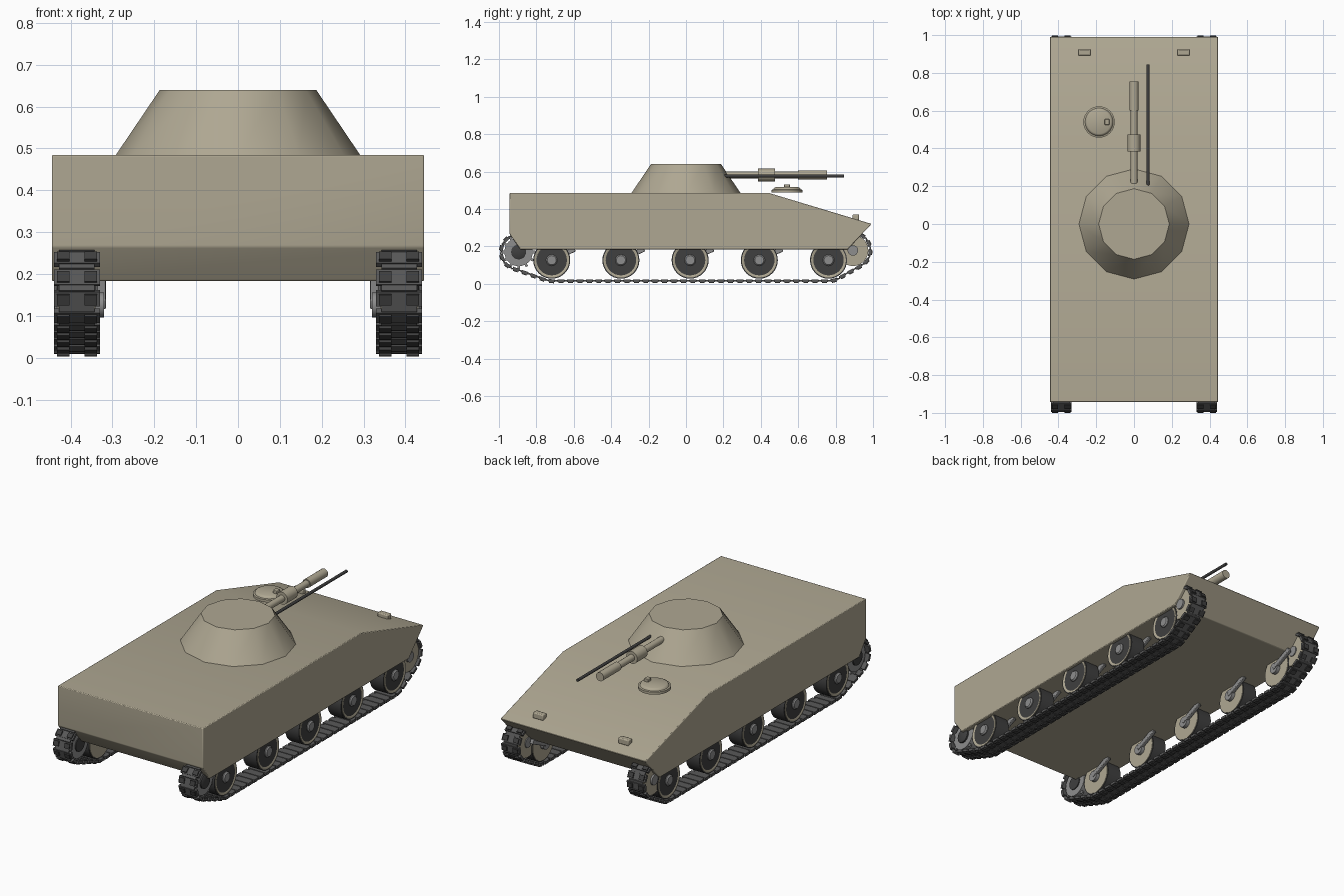
import bpy, bmesh
from math import pi, cos, sin, atan2
from mathutils import Matrix, Vector
from mathutils.geometry import convex_hull_2d

if "Cube" in bpy.data.objects:
    bpy.data.objects.remove(bpy.data.objects["Cube"])


def material(name, c):
    m = bpy.data.materials.new(name)
    m.diffuse_color = (*c, 1)
    m.use_nodes = True
    m.node_tree.nodes["Principled BSDF"].inputs["Base Color"].default_value = m.diffuse_color
    return m


TAN = material("tan_paint", (0.43, 0.39, 0.29))
GREY = material("bare_metal", (0.27, 0.27, 0.27))
DARK = material("dark_rubber", (0.05, 0.05, 0.05))
STEEL = material("track_steel", (0.10, 0.10, 0.10))
ALONG_X = Matrix.Rotation(pi / 2, 4, 'Y')
ALONG_Y = Matrix.Rotation(-pi / 2, 4, 'X')


def finish(name, bm, mat, mirror=False, bevel=0):
    bmesh.ops.recalc_face_normals(bm, faces=bm.faces)
    me = bpy.data.meshes.new(name)
    bm.to_mesh(me)
    bm.free()
    me.materials.append(mat)
    ob = bpy.data.objects.new(name, me)
    bpy.context.collection.objects.link(ob)
    if bevel:
        b = ob.modifiers.new("bevel", 'BEVEL')
        b.width, b.segments = bevel, 2
    if mirror:
        ob.modifiers.new("mirror", 'MIRROR')
    return ob


def lathe(bm, profile, centre, axis=Matrix(), seg=24):
    """Revolve (position, radius) pairs about an axis, with capped ends."""
    m = Matrix.Translation(centre) @ axis
    rings = [[bm.verts.new(m @ Vector((r * cos(2 * pi * k / seg), r * sin(2 * pi * k / seg), p)))
              for k in range(seg)] for p, r in profile]
    for a, b in zip(rings, rings[1:]):
        for k in range(seg):
            j = (k + 1) % seg
            bm.faces.new((a[k], a[j], b[j], b[k]))
    bm.faces.new(rings[0])
    bm.faces.new(rings[-1])


def turned(name, profile, centre, mat, axis=Matrix(), seg=24, mirror=False):
    bm = bmesh.new()
    lathe(bm, profile, centre, axis, seg)
    return finish(name, bm, mat, mirror)


def box(bm, size, m):
    bmesh.ops.create_cube(bm, size=1, matrix=m @ Matrix.Diagonal((*size, 1)))


# Hull: side profile extruded across the width
bm = bmesh.new()
side = [(-0.943, 0.485), (0.445, 0.485), (0.992, 0.32), (0.863, 0.183), (-0.885, 0.183), (-0.943, 0.265)]
face = bm.faces.new([bm.verts.new((-0.445, y, z)) for y, z in side])
ext = bmesh.ops.extrude_face_region(bm, geom=[face])
bmesh.ops.translate(bm, vec=(0.89, 0, 0), verts=[v for v in ext["geom"] if isinstance(v, bmesh.types.BMVert)])
finish("hull", bm, TAN, bevel=0.004)

# Turret and guns
turned("turret", [(0.48, 0.295), (0.64, 0.187)], (0, 0, 0), TAN, seg=12)
turned("main_gun", [(0.19, 0.018), (0.385, 0.018), (0.385, 0.034), (0.475, 0.034), (0.475, 0.018),
                    (0.60, 0.018), (0.60, 0.024), (0.755, 0.024)], (0, 0, 0.581), TAN, ALONG_Y)
turned("coaxial_gun", [(0.19, 0.008), (0.845, 0.008)], (0.074, 0, 0.576), DARK, ALONG_Y, 12)

# Driver hatch with handle
turned("driver_hatch", [(0.488, 0.083), (0.502, 0.083), (0.504, 0.074), (0.512, 0.070), (0.516, 0.062)],
       (-0.185, 0.54, 0), TAN, seg=32)
bm = bmesh.new()
box(bm, (0.025, 0.03, 0.02), Matrix.Translation((-0.143, 0.54, 0.522)))
finish("hatch_handle", bm, TAN, bevel=0.003)

# Headlights on the nose
bm = bmesh.new()
box(bm, (0.064, 0.034, 0.032), Matrix.Translation((0.262, 0.908, 0.355)))
finish("headlights", bm, TAN, mirror=True, bevel=0.005)

# Road wheels, tyres, hubs and swing arms
for i in range(5):
    y, z = -0.718 + 0.37 * i, 0.126
    turned(f"wheel_{i + 1}", [(0.34, 0.03), (0.34, 0.093), (0.43, 0.093), (0.43, 0.085), (0.426, 0.08),
                              (0.426, 0.03)], (0, y, z), TAN, ALONG_X, 32, True)
    turned(f"tyre_{i + 1}", [(0.343, 0.09), (0.343, 0.099), (0.427, 0.099), (0.427, 0.09)],
           (0, y, z), DARK, ALONG_X, 32, True)
    turned(f"hub_{i + 1}", [(0.32, 0.02), (0.32, 0.03), (0.432, 0.03), (0.438, 0.024)],
           (0, y, z), GREY, ALONG_X, 20, True)
    bm = bmesh.new()
    tilt = atan2(0.055, 0.12)
    box(bm, (0.02, 0.14, 0.026), Matrix.Translation((0.326, y + 0.06, z + 0.03)) @ Matrix.Rotation(tilt, 4, 'X'))
    finish(f"swing_arm_{i + 1}", bm, GREY, True, 0.003)

# Front idler and rear toothed sprocket
SPROCKET, IDLER = (-0.895, 0.17), (0.892, 0.178)
turned("idler", [(0.345, 0.03), (0.345, 0.083), (0.425, 0.083), (0.425, 0.03)], (0, *IDLER), TAN, ALONG_X, 32, True)
turned("idler_hub", [(0.34, 0.028), (0.435, 0.028)], (0, *IDLER), GREY, ALONG_X, 20, True)
bm = bmesh.new()
lathe(bm, [(0.345, 0.03), (0.345, 0.076), (0.42, 0.076), (0.42, 0.03)], (0, *SPROCKET), ALONG_X, 32)
for k in range(12):
    for x in (0.36, 0.41):
        box(bm, (0.012, 0.014, 0.02), Matrix.Translation((x, *SPROCKET))
            @ Matrix.Rotation(k * pi / 6, 4, 'X') @ Matrix.Translation((0, 0, 0.08)))
finish("sprocket", bm, GREY, True)
turned("sprocket_hub", [(0.34, 0.04), (0.428, 0.04), (0.432, 0.034)], (0, *SPROCKET), DARK, ALONG_X, 20, True)

# Track path: hull curve around sprocket, idler and the end road wheels
circles = [(*SPROCKET, 0.091), (*IDLER, 0.091), (-0.718, 0.126, 0.109), (0.762, 0.126, 0.109)]
pts = [Vector((cy + r * cos(a * pi / 36), cz + r * sin(a * pi / 36))) for cy, cz, r in circles for a in range(72)]
loop = [pts[i] for i in convex_hull_2d(pts)]
segs = list(zip(loop, loop[1:] + loop[:1]))
total = sum((b - a).length for a, b in segs)
mid = Vector((0, 0.14))


def along(d):
    d %= total
    for a, b in segs:
        step = (b - a).length
        if d <= step:
            return a.lerp(b, d / step)
        d -= step
    return loop[0]


# Track links: plate, connecting bar and two raised pads each
count = round(total / 0.05)
pitch = total / count
plates, pads = bmesh.new(), bmesh.new()
for k in range(count):
    a, b = along((k - 0.4) * pitch), along((k + 0.4) * pitch)
    p, t = along(k * pitch), (b - a).normalized()
    out = Vector((t.y, -t.x))
    if out.dot(p - mid) < 0:
        out = -out
    m = Matrix(((1, 0, 0, 0.385), (0, t.x, out.x, p.x), (0, t.y, out.y, p.y), (0, 0, 0, 1)))
    box(plates, (0.11, 0.037, 0.014), m)
    box(plates, (0.085, 0.016, 0.008), m @ Matrix.Translation((0, pitch / 2, 0)))
    for x in (-0.033, 0.033):
        box(pads, (0.03, 0.026, 0.012), m @ Matrix.Translation((x, 0, 0.008)))
finish("track_links", plates, STEEL, True)
finish("track_pads", pads, DARK, True)

# Smooth shading with sharp edges kept
bpy.ops.object.select_all(action='SELECT')
bpy.context.view_layer.objects.active = bpy.context.selected_objects[0]
bpy.ops.object.shade_smooth_by_angle(angle=0.7)
